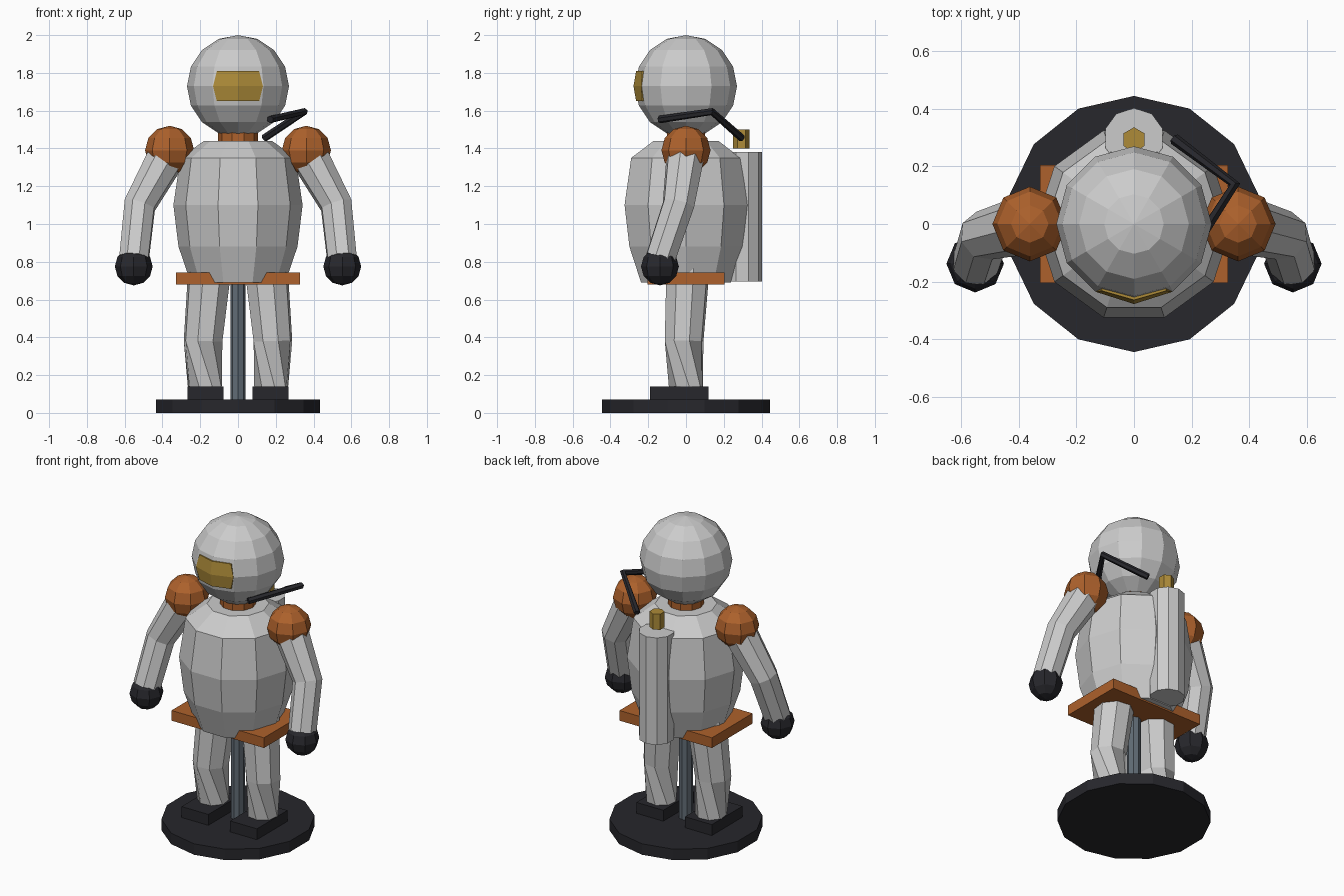
import bpy, bmesh, math
from mathutils import Vector, Matrix

if "Cube" in bpy.data.objects:
    bpy.data.objects.remove(bpy.data.objects["Cube"])


def material(name, rgb):
    m = bpy.data.materials.new(name)
    m.diffuse_color = (*rgb, 1)
    m.use_nodes = True
    m.node_tree.nodes["Principled BSDF"].inputs["Base Color"].default_value = m.diffuse_color
    return m


ORANGE = material("orange", (0.42, 0.12, 0.025))
GOLD = material("gold", (0.42, 0.26, 0.04))
DARK = material("dark", (0.02, 0.02, 0.025))
STEEL = material("steel", (0.12, 0.15, 0.18))


def finish(name, bm, mat=None):
    bmesh.ops.recalc_face_normals(bm, faces=bm.faces)
    me = bpy.data.meshes.new(name)
    bm.to_mesh(me)
    bm.free()
    ob = bpy.data.objects.new(name, me)
    bpy.context.collection.objects.link(ob)
    if mat:
        me.materials.append(mat)
    return ob


def box(name, loc, size, mat=None):
    bm = bmesh.new()
    bmesh.ops.create_cube(bm, size=1, matrix=Matrix.Translation(loc) @ Matrix.Diagonal((*size, 1)))
    return finish(name, bm, mat)


def sphere(name, loc, r, seg, rings, mat=None):
    bm = bmesh.new()
    bmesh.ops.create_uvsphere(bm, u_segments=seg, v_segments=rings, radius=r,
                              matrix=Matrix.Translation(loc))
    return finish(name, bm, mat)


def skin(name, rings, mat=None):
    """Join equal-sized rings of points into a capped solid."""
    bm = bmesh.new()
    loops = [[bm.verts.new(p) for p in ring] for ring in rings]
    n = len(loops[0])
    for a, b in zip(loops, loops[1:]):
        for i in range(n):
            j = (i + 1) % n
            bm.faces.new((a[i], a[j], b[j], b[i]))
    bm.faces.new(loops[0])
    bm.faces.new(loops[-1])
    return finish(name, bm, mat)


def lathe(name, profile, n, centre=(0, 0), start=90, mat=None):
    a0 = math.radians(start)
    return skin(name, [[(centre[0] + r * math.cos(a0 + i * math.tau / n),
                         centre[1] + r * math.sin(a0 + i * math.tau / n), z)
                        for i in range(n)] for r, z in profile], mat)


def tube(name, path, radii, n, mat=None, twist=0.0):
    """Tube along a path; the last ring can be twisted."""
    pts = [Vector(p) for p in path]
    rings, rot, prev = [], None, None
    for k, p in enumerate(pts):
        d_in = (p - pts[k - 1]).normalized() if k else Vector()
        d_out = (pts[k + 1] - p).normalized() if k < len(pts) - 1 else Vector()
        d = (d_in + d_out).normalized()
        if rot is None:
            rot = d.to_track_quat('Z', 'Y')
        else:
            rot = prev.rotation_difference(d) @ rot
        prev = d
        t = twist if k == len(pts) - 1 else 0
        rings.append([p + rot @ Vector((radii[k] * math.cos(math.tau * i / n + t),
                                        radii[k] * math.sin(math.tau * i / n + t), 0))
                      for i in range(n)])
    return skin(name, rings, mat)


# Display stand
lathe("stand_base", [(0.445, 0), (0.445, 0.07)], 14, mat=DARK)
lathe("stand_post", [(0.04, 0.06), (0.04, 0.72)], 8, mat=STEEL)

# Body, belt and collar
lathe("torso", [(0.25, 0.69), (0.315, 0.88), (0.342, 1.1), (0.305, 1.35), (0.18, 1.44)], 10, start=0)
box("belt", (0, 0, 0.712), (0.655, 0.41, 0.065), ORANGE)
lathe("collar", [(0.105, 1.42), (0.105, 1.52)], 10, start=0, mat=ORANGE)

# Helmet with a faceted visor
sphere("helmet", (0, 0, 1.73), 0.27, 12, 8)
rows = [(1.65, 0.112, 0.264, 0.232), (1.73, 0.132, 0.278, 0.236), (1.81, 0.112, 0.264, 0.232)]
skin("visor", [[(-x, -ye, z), (0, -yc, z), (x, -ye, z), (x, -0.2, z), (0, -0.2, z), (-x, -0.2, z)]
               for z, x, yc, ye in rows], GOLD)

# Limbs
for side, s in (("left", 1), ("right", -1)):
    sphere(side + "_shoulder", (s * 0.362, 0, 1.39), 0.13, 8, 6, ORANGE)
    tube(side + "_arm", [(s * 0.365, 0, 1.38), (s * 0.52, -0.04, 1.1), (s * 0.55, -0.135, 0.82)],
         [0.105, 0.088, 0.083], 8)
    sphere(side + "_glove", (s * 0.552, -0.138, 0.775), 0.1, 8, 6, DARK)
    tube(side + "_leg", [(s * 0.15, 0.01, 0.76), (s * 0.185, -0.01, 0.38), (s * 0.175, 0, 0.12)],
         [0.118, 0.106, 0.092], 8, twist=-math.pi / 4)
    box(side + "_boot", (s * 0.172, -0.035, 0.1), (0.19, 0.31, 0.08), DARK)

# Air tank, valve and hose
lathe("air_tank", [(0.105, 0.695), (0.105, 1.38)], 10, (0, 0.298), mat=None)
lathe("tank_valve", [(0.043, 1.4), (0.043, 1.5)], 6, (0, 0.293), mat=GOLD)
tube("air_hose", [(0.14, 0.295, 1.455), (0.35, 0.137, 1.595), (0.17, -0.14, 1.553)],
     [0.02, 0.02, 0.02], 6, DARK)
